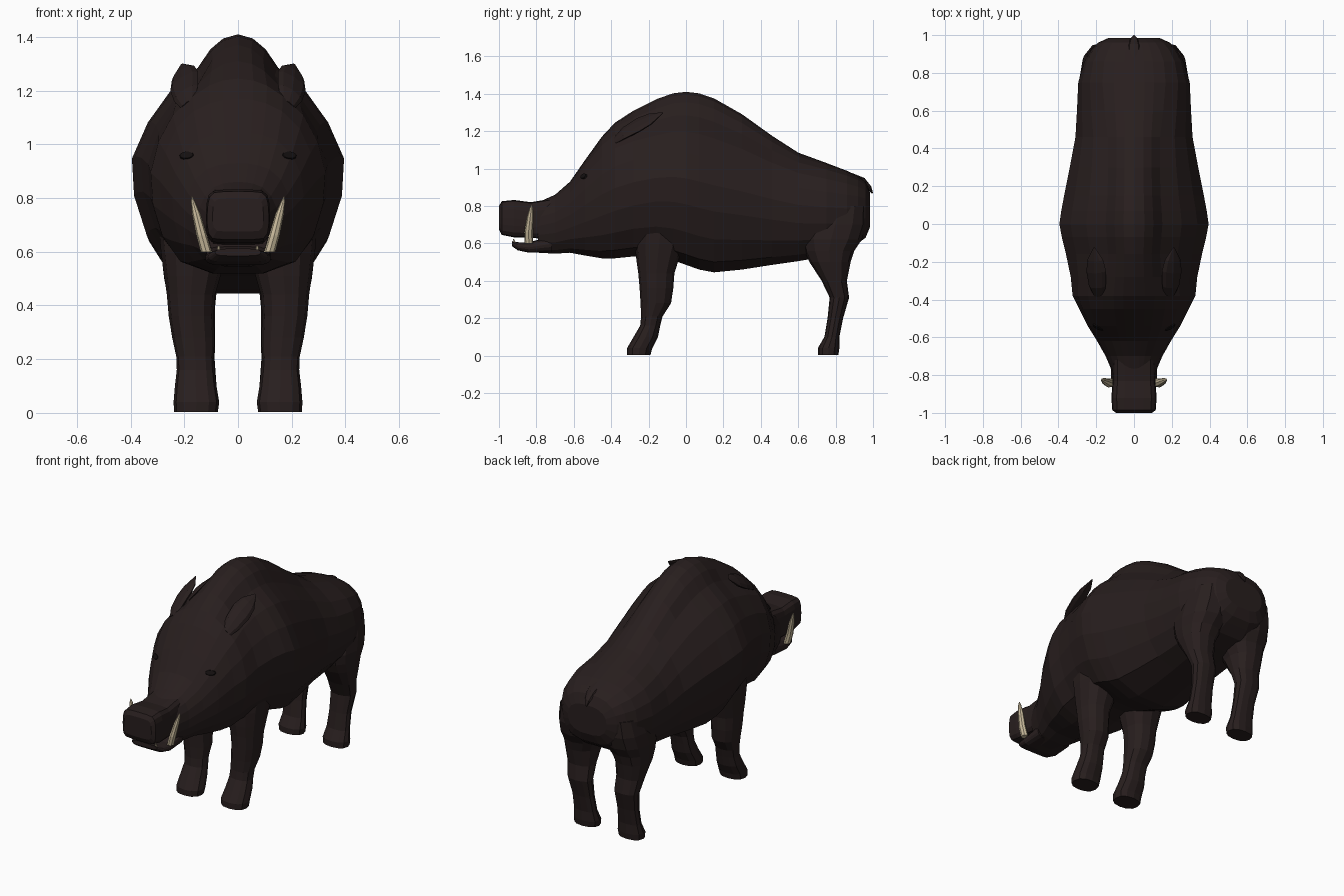
import bpy, bmesh, math
from mathutils import Vector


def material(name, rgb):
    m = bpy.data.materials.new(name)
    m.diffuse_color = (*rgb, 1)
    return m


HIDE = material("dark brown hide", (0.021, 0.0132, 0.013))
IVORY = material("ivory", (0.58, 0.49, 0.33))
BLACK = material("eye black", (0.007, 0.005, 0.005))


def loft(name, rings, mat, mirror=False):
    """Skin a list of equal-length rings and cap both ends."""
    bm = bmesh.new()
    rows = [[bm.verts.new(p) for p in r] for r in rings]
    n = len(rows[0])
    for a, b in zip(rows, rows[1:]):
        for i in range(n):
            j = (i + 1) % n
            bm.faces.new((a[i], a[j], b[j], b[i]))
    bm.faces.new(rows[0])
    bm.faces.new(rows[-1])
    bmesh.ops.recalc_face_normals(bm, faces=bm.faces)
    me = bpy.data.meshes.new(name)
    bm.to_mesh(me)
    bm.free()
    me.materials.append(mat)
    ob = bpy.data.objects.new(name, me)
    bpy.context.collection.objects.link(ob)
    if mirror:
        ob.modifiers.new("mirror", 'MIRROR').use_mirror_merge = False
    return ob


def spow(v, e):
    return math.copysign(abs(v) ** e, v)


def tube(name, stations, mat, n=8, mirror=True, e=1.0):
    """Stations are (centre, width vector, thickness vector); e < 1 squares the ring."""
    rings = []
    for c, w, t in stations:
        c, w, t = Vector(c), Vector(w), Vector(t)
        angles = [2 * math.pi * i / n for i in range(n)]
        rings.append([c + w * spow(math.cos(a), e) + t * spow(math.sin(a), e) for a in angles])
    return loft(name, rings, mat, mirror)


# Half cross-sections (width fraction, height fraction), top to bottom
ROUND = [(0, 1), (.33, .985), (.6, .94), (.82, .84), (.95, .7), (1, .53),
         (.97, .35), (.87, .19), (.66, .06), (.33, 0), (0, 0)]
HUMP = [(0, 1), (.14, .983), (.26, .94), (.38, .865), (.64, .77), (.85, .645), (1, .5),
        (.98, .35), (.86, .19), (.66, .06), (.25, 0), (0, 0)]
BOX = [(0, 1), (.45, 1), (.8, .98), (.93, .9), (.98, .75), (1, .5),
       (1, .3), (.97, .12), (.85, .02), (.45, 0), (0, 0)]
SOFT = [(0, 1), (.2, .995), (.38, .98), (.6, .94), (.82, .84), (.95, .7), (1, .53),
        (.97, .35), (.87, .19), (.66, .06), (.33, 0), (0, 0)]


def section(y, z0, z1, w, a, b, k):
    half = [((p[0] * (1 - k) + q[0] * k) * w, y, z0 + (z1 - z0) * (p[1] * (1 - k) + q[1] * k))
            for p, q in zip(a, b)]
    return half + [(-x, yy, z) for x, yy, z in half[-2:0:-1]]


# Body and head: y, bottom, top, half width, hump amount
BODY = [(-.79, .55, .82, .112, 0), (-.70, .545, .86, .15, 0), (-.62, .55, .93, .195, 0),
        (-.54, .535, 1.045, .245, 0), (-.45, .52, 1.17, .29, .15), (-.38, .52, 1.245, .325, .4),
        (-.28, .53, 1.31, .335, .7), (-.16, .53, 1.37, .36, 1), (-.07, .51, 1.402, .382, 1),
        (0, .485, 1.41, .395, 1), (.07, .46, 1.402, .385, 1),
        (.15, .445, 1.375, .37, 1), (.3, .46, 1.29, .34, .9), (.46, .485, 1.175, .31, .7),
        (.6, .505, 1.085, .302, .4), (.75, .53, 1.03, .295, .15), (.86, .56, .988, .263, 0),
        (.92, .6, .96, .228, 0), (.96, .63, .93, .19, 0), (.985, .69, .87, .135, 0)]
body = loft("body", [section(y, a, b, w, SOFT, HUMP, k) for y, a, b, w, k in BODY], HIDE)

# Snout with a blunt disc end
SNOUT = [(-1, .675, .80, .095), (-.985, .645, .825, .115), (-.92, .632, .832, .12),
         (-.83, .63, .82, .113), (-.72, .62, .838, .112)]
snout = loft("snout", [section(y, a, b, w, BOX, ROUND, .15) for y, a, b, w in SNOUT], HIDE)

# Lower jaw
JAW = [(-.93, .585, .612, .085), (-.9, .563, .606, .11), (-.84, .55, .605, .122),
       (-.72, .552, .64, .12)]
jaw = loft("lower_jaw", [section(y, a, b, w, BOX, ROUND, .5) for y, a, b, w in JAW], HIDE)


def leg(name, rows):
    """Rows are z, y front, y back, x inner, x outer."""
    return tube(name, [(((e + f) / 2, (c + d) / 2, z), ((f - e) / 2, 0, 0), (0, (d - c) / 2, 0))
                       for z, c, d, e, f in rows], HIDE, 12, e=.85)


front = leg("front_leg", [(.004, -.315, -.19, .075, .238), (.04, -.315, -.18, .07, .24),
                          (.1, -.28, -.15, .08, .235), (.16, -.245, -.138, .087, .228),
                          (.21, -.24, -.125, .09, .23), (.28, -.243, -.08, .087, .245),
                          (.36, -.248, -.068, .09, .258), (.44, -.255, -.062, .085, .265),
                          (.51, -.265, -.04, .065, .275), (.6, -.275, -.01, .04, .287),
                          (.75, -.26, .0, .06, .30)])
hind = leg("hind_leg", [(.004, .705, .815, .075, .235), (.04, .705, .82, .07, .237),
                        (.1, .74, .82, .08, .228), (.2, .757, .84, .087, .225),
                        (.31, .768, .872, .085, .24), (.4, .725, .86, .085, .255),
                        (.5, .66, .88, .075, .275), (.56, .63, .9, .05, .282),
                        (.62, .61, .94, .02, .288), (.7, .63, .965, .015, .28),
                        (.8, .68, .965, .02, .26)])

# Ears: pointed leaves swept back, thin and cupped outwards
ears = []
for c, s in [((.185, -.38, 1.15), .5), ((.194, -.33, 1.19), .85), ((.2, -.25, 1.235), 1),
             ((.205, -.19, 1.265), .8), ((.21, -.125, 1.298), .08)]:
    ears.append((c, (.052 * s, 0, -.035 * s), (.010 * s, -.012 * s, .016 * s)))
tube("ear", ears, HIDE)

# Tail: a short thin tuft hanging over the rump
tube("tail", [((0, .88, .963), (.04, 0, 0), (0, .006, .014)),
              ((0, .945, .935), (.032, 0, 0), (0, .01, .014)),
              ((0, .98, .9), (.02, 0, 0), (0, .01, .005)),
              ((0, .996, .868), (.005, 0, 0), (0, .004, .002))], HIDE, mirror=False)

# Tusks and small lower teeth
tube("tusk", [((.118, -.84, .6), (.021, 0, 0), (0, .023, 0)),
              ((.135, -.842, .66), (.020, 0, 0), (0, .023, 0)),
              ((.155, -.833, .74), (.016, 0, 0), (0, .018, 0)),
              ((.167, -.827, .785), (.008, 0, 0), (0, .01, 0)),
              ((.171, -.825, .805), (.002, 0, 0), (0, .002, 0))], IVORY)
tube("lower_tooth", [((.07, -.912, .59), (.012, 0, 0), (0, .01, 0)),
                     ((.072, -.922, .622), (.004, 0, 0), (0, .003, 0))], IVORY, 6)

# Eyes: thin plates lying on the face
found, spot, out, face = body.closest_point_on_mesh((.192, -.55, .96))
side = out.cross(Vector((0, 0, 1))).normalized()
up = side.cross(out)
tube("eye", [(spot - out * .004, side * .032, up * .017),
             (spot + out * .004, side * .028, up * .014)], BLACK, 10)

# Join legs, snout and jaw to the body as one skin
parts = [front, hind, snout, jaw]
for p in parts:
    union = body.modifiers.new("join " + p.name, 'BOOLEAN')
    union.operation, union.solver, union.object = 'UNION', 'EXACT', p
graph = bpy.context.evaluated_depsgraph_get()
skin = bpy.data.meshes.new_from_object(body.evaluated_get(graph))
body.modifiers.clear()
body.data = skin
for p in parts:
    bpy.data.objects.remove(p)
